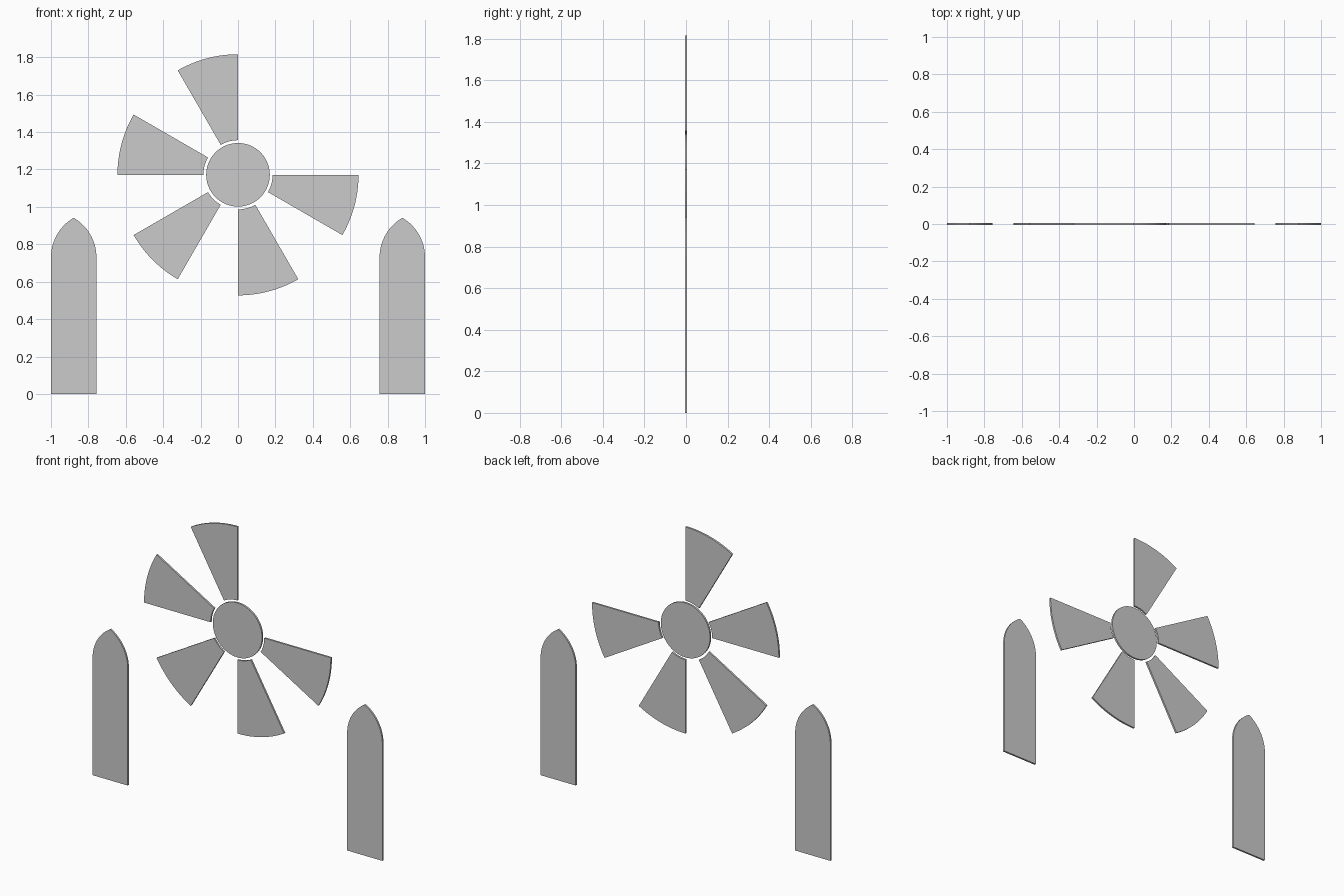
import bpy, bmesh
from math import sin, cos, radians

if "Cube" in bpy.data.objects:
    bpy.data.objects.remove(bpy.data.objects["Cube"])

T = 0.0115         # sheet thickness
HUB_Z = 1.1715     # height of the rotor centre


def plate(name, outline):
    """Extrude an (x, z) outline into a thin plate centred on y = 0."""
    bm = bmesh.new()
    face = bm.faces.new([bm.verts.new((x, -T / 2, z)) for x, z in outline])
    ext = bmesh.ops.extrude_face_region(bm, geom=[face])
    verts = [v for v in ext["geom"] if isinstance(v, bmesh.types.BMVert)]
    bmesh.ops.translate(bm, verts=verts, vec=(0, T, 0))
    bmesh.ops.recalc_face_normals(bm, faces=bm.faces)
    mesh = bpy.data.meshes.new(name)
    bm.to_mesh(mesh)
    bm.free()
    obj = bpy.data.objects.new(name, mesh)
    bpy.context.collection.objects.link(obj)
    bpy.context.view_layer.objects.active = obj
    obj.select_set(True)
    bpy.ops.object.shade_smooth_by_angle(angle=radians(30))
    obj.select_set(False)
    return obj


def arc(cx, cz, r, a0, a1, n):
    """Points on an arc, angles in degrees."""
    angles = [radians(a0 + (a1 - a0) * i / n) for i in range(n + 1)]
    return [(cx + r * cos(a), cz + r * sin(a)) for a in angles]


# round hub
plate("hub", arc(0, HUB_Z, 0.17, 0, 360, 72)[:-1])

# five 30-degree blades, with the upper right position left open
for i, start in enumerate((90, 150, 210, 270, 330)):
    plate(f"blade_{i + 1}",
          arc(0, HUB_Z, 0.6445, start, start + 30, 16)
          + arc(0, HUB_Z, 0.185, start + 30, start, 16))

# pair of pointed-arch posts
W, SPRING = 0.243, 0.731
for side, x0 in (("left", -1.0), ("right", 1.0 - W)):
    x1 = x0 + W
    plate(f"post_{side}",
          [(x0, 0), (x1, 0)]
          + arc(x0, SPRING, W, 0, 60, 14)
          + arc(x1, SPRING, W, 120, 180, 14)[1:])
